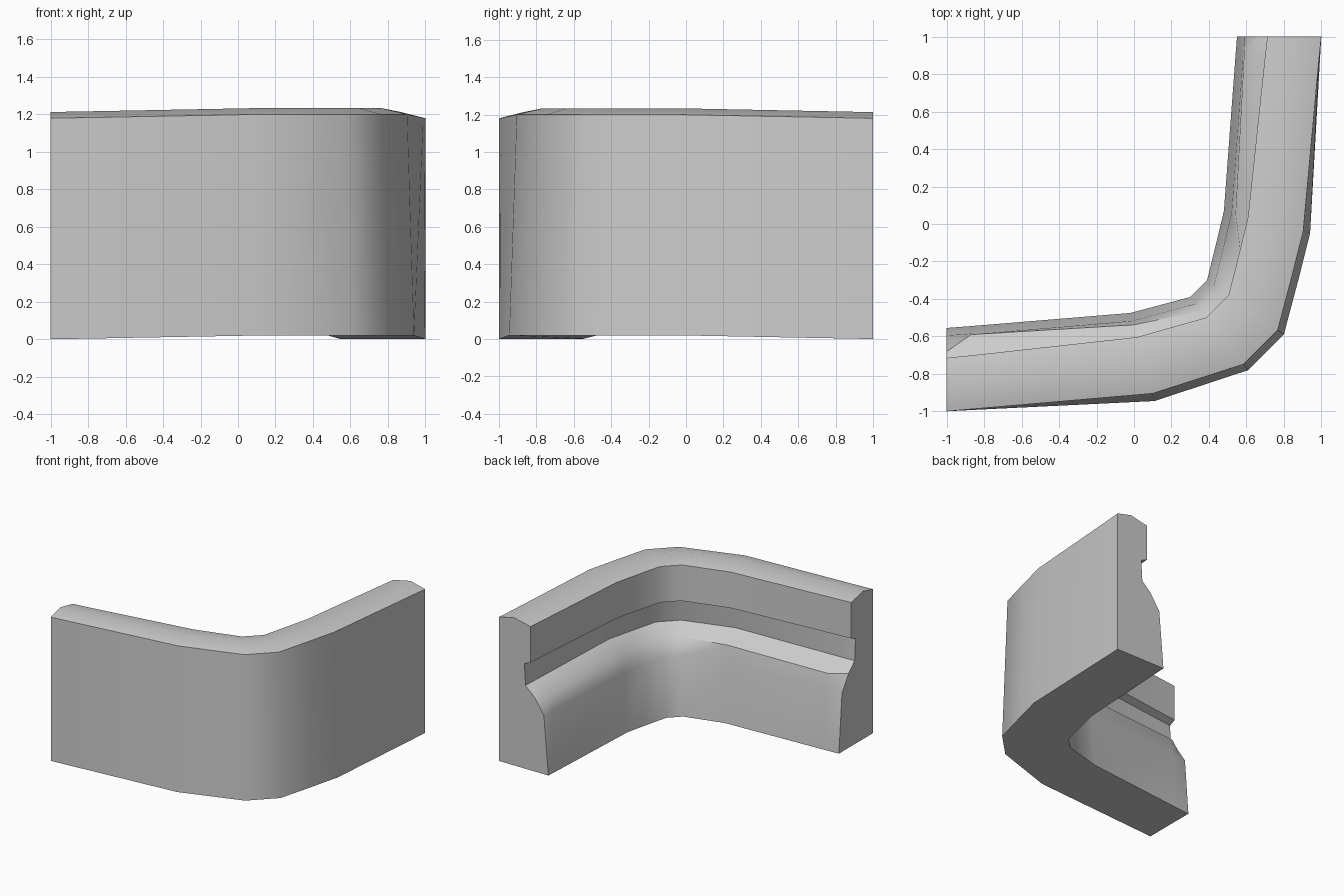
import bpy, bmesh, math
from mathutils import Vector

if "Cube" in bpy.data.objects:
    bpy.data.objects.remove(bpy.data.objects["Cube"], do_unlink=True)

stone = bpy.data.materials.new("grey stone")
stone.use_nodes = True
stone.diffuse_color = (0.6, 0.6, 0.6, 1)
stone.node_tree.nodes["Principled BSDF"].inputs["Base Color"].default_value = (0.6, 0.6, 0.6, 1)

# Cross-section: depth inward from the outer face, height
WIDTH = 0.445
PROFILE = [(0, 0), (0, 1.18), (0.13, 1.213), (0.285, 1.18), (0.285, 0.885),
           (0.23, 0.86), (0.24, 0.685), (0.40, 0.61), (0.405, 0.48), (WIDTH, 0)]
LIP = 7

# Stations round the corner: outer foot, inner foot, lift, lean, ledge lip depth
STATIONS = [
    ((-1, -1), (-1, -0.555), 0, 0, 0.32),
    ((-0.87, -0.993), (-0.87, -0.545), 0.002, 0.01, 0.40),
    ((0.11, -0.945), (-0.02, -0.475), 0.02, 0.085, 0.385),
    ((0.61, -0.78), (0.30, -0.39), 0.02, 0.08, 0.36),
    ((0.80, -0.59), (0.39, -0.30), 0.02, 0.08, 0.345),
    ((0.877, -0.30), (0.437, -0.11), 0.02, 0.08, 0.31),
    ((0.94, -0.05), (0.48, 0.07), 0.02, 0.08, 0.385),
    ((0.994, 0.90), (0.542, 0.90), 0.002, 0.01, 0.40),
    ((1, 1), (0.55, 1), 0, 0, 0.32),
]


def section(outer, inner, lift, lean, lip):
    """Place the cross-section between an outer and an inner foot point."""
    outer, inner = Vector(outer), Vector(inner)
    points = []
    for i, (depth, z) in enumerate(PROFILE):
        if i == LIP:
            depth = lip
        t = depth / WIDTH + (lean if z > 0.8 else 0)
        points.append((*outer.lerp(inner, t), z + lift))
    return points


# Sweep the section into one closed wall
bm = bmesh.new()
rings = [[bm.verts.new(p) for p in section(*s)] for s in STATIONS]
n = len(PROFILE)
for a, b in zip(rings, rings[1:]):
    for i in range(n):
        j = (i + 1) % n
        bm.faces.new((a[i], b[i], b[j], a[j]))
bm.faces.new(rings[0])
bm.faces.new(rings[-1][::-1])
bmesh.ops.recalc_face_normals(bm, faces=bm.faces)

mesh = bpy.data.meshes.new("corner_wall")
bm.to_mesh(mesh)
bm.free()
mesh.materials.append(stone)
wall = bpy.data.objects.new("corner_wall", mesh)
bpy.context.collection.objects.link(wall)

# Smooth round the bend, crisp along the ledges
bpy.ops.object.select_all(action='DESELECT')
wall.select_set(True)
bpy.context.view_layer.objects.active = wall
bpy.ops.object.shade_smooth_by_angle(angle=math.radians(38))
